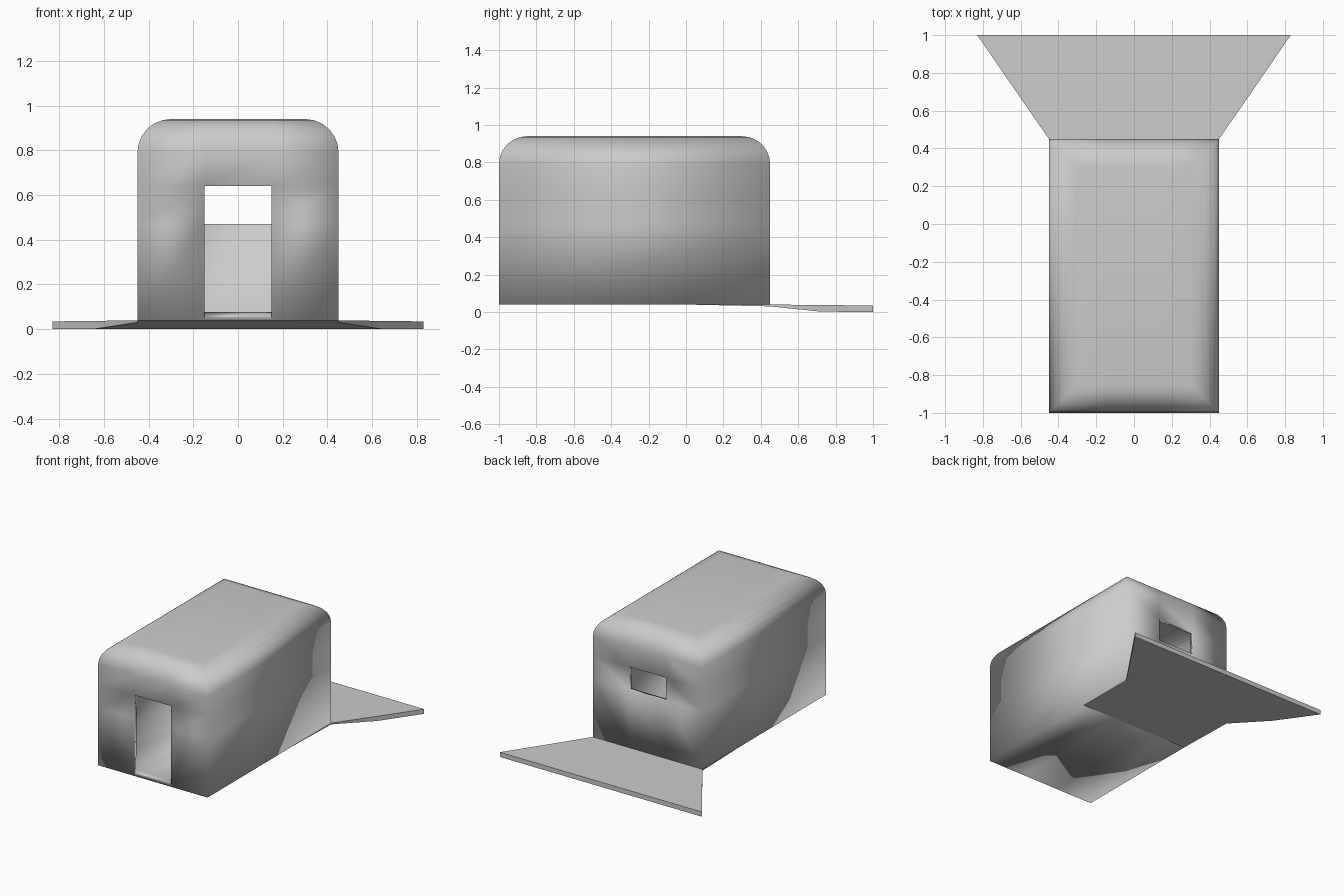
import bpy, bmesh, math

if "Cube" in bpy.data.objects:
    bpy.data.objects.remove(bpy.data.objects["Cube"])

W, Y0, Y1 = 0.45, -1.0, 0.45      # hut half width, front and back
ZB, ZT, R = 0.04, 0.94, 0.15      # base, top, roof edge radius
DOOR = 0.15                       # half width of door and window


def finish(name, bm):
    bmesh.ops.remove_doubles(bm, verts=bm.verts, dist=1e-5)
    bmesh.ops.recalc_face_normals(bm, faces=bm.faces)
    me = bpy.data.meshes.new(name)
    bm.to_mesh(me)
    bm.free()
    for p in me.polygons:
        p.use_smooth = True
    ob = bpy.data.objects.new(name, me)
    bpy.context.collection.objects.link(ob)
    return ob


# Hut shell: stacked rectangular rings whose inset follows a quarter round
bm = bmesh.new()


def quad(*pts):
    bm.faces.new([bm.verts.new(p) for p in pts])


levels = [(ZB, 0), (0.47, 0), (0.64, 0)]
SEG = 6
for i in range(SEG + 1):
    a = math.pi / 2 * i / SEG
    levels.append((ZT - R + R * math.sin(a), R * (1 - math.cos(a))))


def cols(d):
    return [-W + d, -DOOR, DOOR, W - d]


for k, ((za, da), (zb, db)) in enumerate(zip(levels, levels[1:])):
    ca, cb = cols(da), cols(db)
    for j in range(3):
        # front wall leaves a door open, back wall leaves a window open
        if not (j == 1 and k < 2):
            quad((ca[j], Y0 + da, za), (ca[j + 1], Y0 + da, za),
                 (cb[j + 1], Y0 + db, zb), (cb[j], Y0 + db, zb))
        if not (j == 1 and k == 1):
            quad((ca[j], Y1 - da, za), (ca[j + 1], Y1 - da, za),
                 (cb[j + 1], Y1 - db, zb), (cb[j], Y1 - db, zb))
    for s in (-1, 1):
        quad((s * (W - da), Y0 + da, za), (s * (W - da), Y1 - da, za),
             (s * (W - db), Y1 - db, zb), (s * (W - db), Y0 + db, zb))

# Roof flat and floor
for z, d in (levels[0], levels[-1]):
    c = cols(d)
    for j in range(3):
        quad((c[j], Y0 + d, z), (c[j + 1], Y0 + d, z),
             (c[j + 1], Y1 - d, z), (c[j], Y1 - d, z))

hut = finish("hut_shell", bm)
mod = hut.modifiers.new("wall_thickness", 'SOLIDIFY')
mod.thickness = 0.027
mod.offset = -1
mod.use_even_offset = True

# Flared apron behind the hut, thickening downward as it leaves the floor
bm = bmesh.new()
sections = [(0.0, 0.45, 0.042, 0.04), (0.45, 0.45, 0.04, 0.03),
            (0.72, 0.637, 0.037, 0.002), (1.0, 0.83, 0.035, 0.0)]
rings = [[bm.verts.new(p) for p in ((-w, y, t), (w, y, t), (w, y, b), (-w, y, b))]
         for y, w, t, b in sections]
for r, q in zip(rings, rings[1:]):
    for i in range(4):
        n = (i + 1) % 4
        bm.faces.new((r[i], r[n], q[n], q[i]))
bm.faces.new(rings[0])
bm.faces.new(rings[-1])
apron = finish("flared_apron", bm)
bpy.ops.object.select_all(action='DESELECT')
apron.select_set(True)
bpy.context.view_layer.objects.active = apron
bpy.ops.object.shade_smooth_by_angle(angle=math.radians(40))
